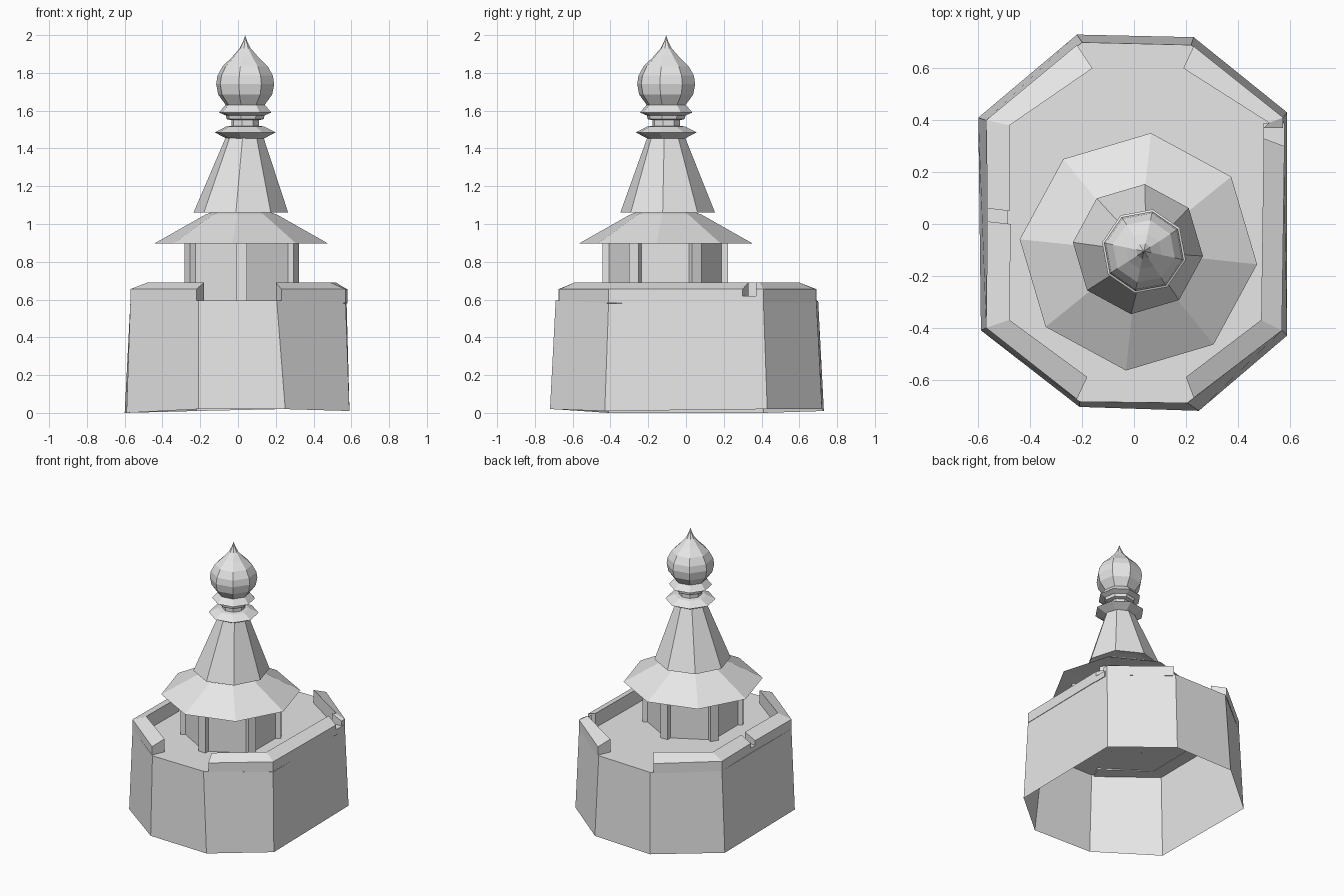
import bpy
import bmesh
from math import sin, cos, radians
from mathutils import Vector

cube = bpy.data.objects.get("Cube")
if cube:
    bpy.data.objects.remove(cube, do_unlink=True)

stone = bpy.data.materials.new("plain_grey")
stone.use_nodes = True
GREY = (0.8, 0.8, 0.8, 1)
stone.diffuse_color = GREY
stone.node_tree.nodes["Principled BSDF"].inputs["Base Color"].default_value = GREY


def loft(name, rings, start=True, end=True):
    """Skin a row of closed loops, with optional end caps."""
    bm = bmesh.new()
    loops = [[bm.verts.new(p) for p in ring] for ring in rings]
    n = len(loops[0])
    for a, b in zip(loops, loops[1:]):
        for i in range(n):
            j = (i + 1) % n
            bm.faces.new((a[i], a[j], b[j], b[i]))
    if start:
        bm.faces.new(loops[0][::-1])
    if end:
        bm.faces.new(loops[-1])
    bmesh.ops.remove_doubles(bm, verts=bm.verts, dist=0.0005)
    bmesh.ops.recalc_face_normals(bm, faces=bm.faces)
    mesh = bpy.data.meshes.new(name)
    bm.to_mesh(mesh)
    bm.free()
    mesh.materials.append(stone)
    obj = bpy.data.objects.new(name, mesh)
    bpy.context.collection.objects.link(obj)
    return obj


def ring(radius, z, centre, sides=8, phase=-6):
    angles = [radians(phase + 360 * i / sides) for i in range(sides)]
    return [Vector((centre[0] + radius * cos(a), centre[1] + radius * sin(a), z)) for a in angles]


def turned(name, profile, centre, sides=8, phase=-6):
    return loft(name, [ring(r, z, centre, sides, phase) for r, z in profile])


# Hollow tapering base, open below, closed by the terrace
foot = [(-.22, .73, .01), (-.6, .41, 0), (-.59, -.41, 0), (-.21, -.705, .02),
        (.25, -.72, .02), (.59, -.43, .01), (.59, .43, .02), (.23, .72, .02)]
rim = [(-.2, .7, .59), (-.57, .4, .585), (-.57, -.4, .585), (-.21, -.685, .595),
       (.205, -.69, .595), (.57, -.41, .58), (.575, .41, .585), (.22, .69, .595)]
loft("base_walls", [foot, rim], start=False, end=True)


# Parapets: outer and inner plan points, with a cap that rises inwards
def parapet(name, plan):
    rings = []
    for (ox, oy), (ix, iy) in plan:
        rings.append([(ox, oy, .583), (ox, oy, .655), (ix, iy, .69), (ix, iy, .585)])
    return loft(name, rings)


parapet("parapet_back_right", [((-.22, .69), (-.16, .6)), ((-.57, .4), (-.48, .38)),
                               ((-.565, .06), (-.48, .05))])
parapet("parapet_front_right", [((-.565, .01), (-.475, 0)), ((-.57, -.4), (-.48, -.37)),
                                ((-.22, -.675), (-.18, -.59))])
parapet("parapet_front_left", [((.23, -.67), (.2, -.59)), ((.57, -.41), (.49, -.37)),
                               ((.58, .3), (.5, .33))])
parapet("parapet_back_left", [((.575, .37), (.5, .37)), ((.575, .41), (.52, .39)),
                              ((.23, .685), (.19, .6))])

# Low fillers in the two side notches
for name, x, y in (("notch_right", -.525, .03), ("notch_left", .54, .34)):
    loft(name, [[(x - .04, y - .05, z), (x + .04, y - .05, z),
                 (x + .04, y + .05, z), (x - .04, y + .05, z)] for z in (.58, .62)])

# Six-sided belfry with a pillar on each corner
axis = Vector((.02, -.11))
turned("belfry_walls", [(.315, .59), (.315, .905)], axis, 6, 30)
for i in range(6):
    angle = radians(30 + 60 * i)
    spot = axis + Vector((cos(angle), sin(angle))) * .305
    turned("belfry_pillar_%d" % (i + 1), [(.04, .59), (.04, .905)], spot, 4, 75 + 60 * i)

# Broad eaves, then the steep spire, each with a dark underside
turned("eaves", [(.3, .91), (.46, .898), (.19, 1.05), (.12, 1.075)], (.017, -.107))
spire = [ring(.2, 1.07, (.015, -.097)), ring(.252, 1.06, (.015, -.097)),
         ring(.1, 1.46, (.035, -.105))]
loft("spire", spire)

# Moulded neck and onion dome
top = (.038, -.105)
turned("neck", [(.1, 1.452), (.165, 1.485), (.105, 1.515), (.075, 1.52), (.075, 1.55),
                (.1, 1.555), (.105, 1.575), (.142, 1.59), (.105, 1.632)], top, 8, -12)
turned("onion_dome", [(.105, 1.63), (.146, 1.685), (.157, 1.74), (.15, 1.785), (.122, 1.835),
                      (.07, 1.885), (.03, 1.93), (.012, 1.965), (.0, 2.0)], top, 8, -12)
